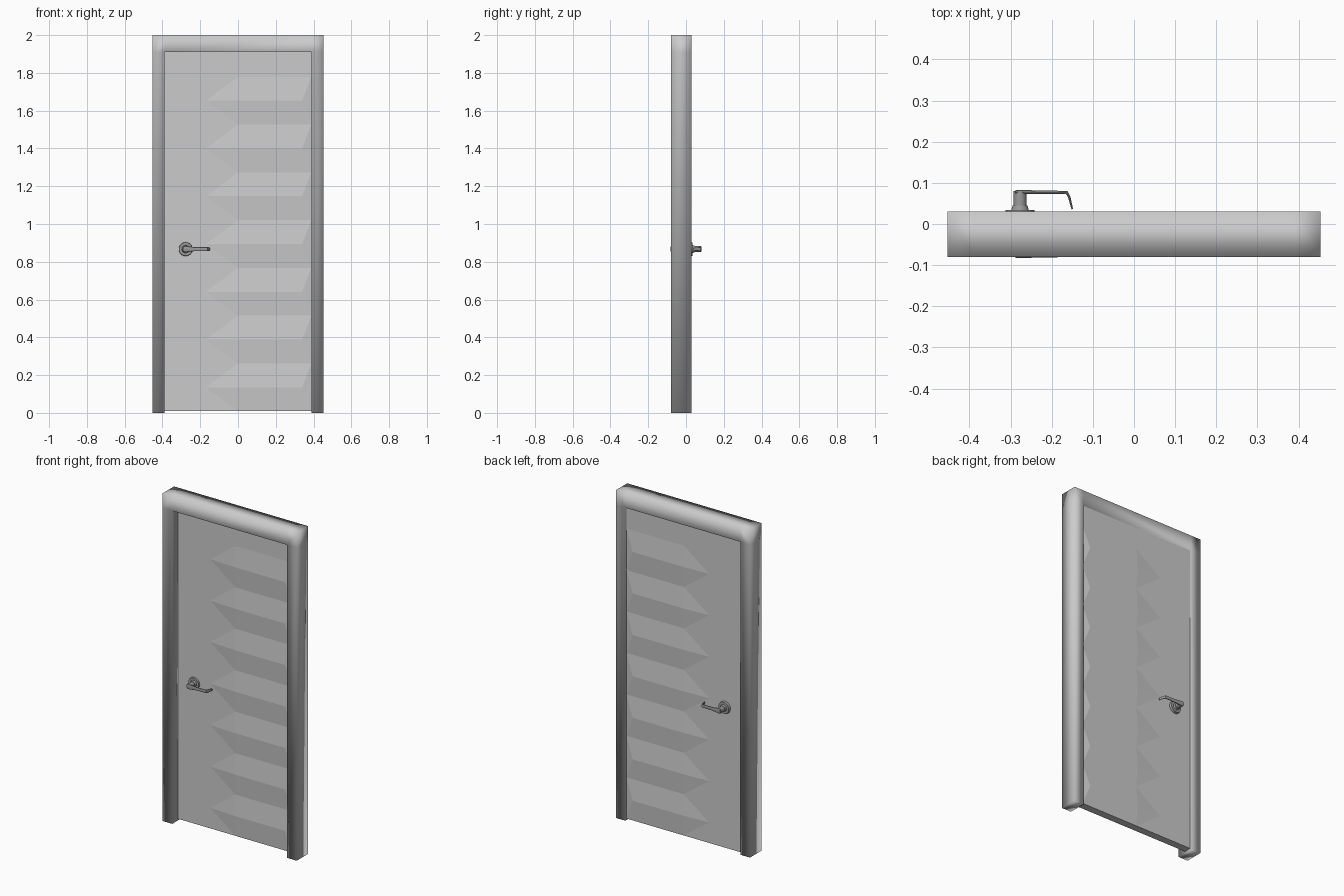
import bpy, bmesh, math
from mathutils import Matrix, Vector

cube = bpy.data.objects.get("Cube")
if cube:
    bpy.data.objects.remove(cube)


def material(name, value):
    m = bpy.data.materials.new(name)
    m.use_nodes = True
    colour = (value, value, value, 1)
    m.diffuse_color = colour
    m.node_tree.nodes["Principled BSDF"].inputs["Base Color"].default_value = colour
    return m


paint = material("light grey paint", 0.6)
metal = material("satin metal", 0.33)


def finish(name, bm, mat, smooth=None):
    bmesh.ops.recalc_face_normals(bm, faces=bm.faces)
    me = bpy.data.meshes.new(name)
    bm.to_mesh(me)
    bm.free()
    me.materials.append(mat)
    ob = bpy.data.objects.new(name, me)
    bpy.context.collection.objects.link(ob)
    if smooth:
        bpy.ops.object.select_all(action="DESELECT")
        bpy.context.view_layer.objects.active = ob
        ob.select_set(True)
        if smooth == "all":
            bpy.ops.object.shade_smooth()
        else:
            bpy.ops.object.shade_smooth_by_angle(angle=math.radians(smooth))
    return ob


OUT, IN, TOP, LINTEL = 0.453, 0.388, 2.0, 1.91

# Door frame: two jambs and a lintel in one softly shaded piece
bm = bmesh.new()
xs, zs = (-OUT, -IN, IN, OUT), (0, LINTEL, TOP)
grid = [[bm.verts.new((x, -0.08, z)) for z in zs] for x in xs]
faces = []
for i in range(3):
    for j in range(2):
        if (i, j) != (1, 0):
            faces.append(bm.faces.new((grid[i][j], grid[i + 1][j],
                                       grid[i + 1][j + 1], grid[i][j + 1])))
ext = bmesh.ops.extrude_face_region(bm, geom=faces, use_keep_orig=True)
bmesh.ops.translate(bm, vec=(0, 0.11, 0),
                    verts=[g for g in ext["geom"] if isinstance(g, bmesh.types.BMVert)])
finish("door_frame", bm, paint, "all")

# Door slab
FRONT, BACK, BASE = -0.025, 0.02, 0.01
bm = bmesh.new()
bmesh.ops.create_cube(bm, size=1, matrix=Matrix.Translation((0, (FRONT + BACK) / 2, (LINTEL + BASE) / 2))
                      @ Matrix.Diagonal((2 * IN, BACK - FRONT, LINTEL - BASE, 1)))
finish("door_slab", bm, paint)

# Seven shallow ridges with pointed ends on each side of the slab
STEP, RISE = 0.253, 0.0095
for side, y, direction in (("front", FRONT, -1), ("back", BACK, 1)):
    bm = bmesh.new()
    for k in range(7):
        z = 0.135 + k * STEP
        low, high = max(z - STEP / 2, BASE), z + STEP / 2
        flat, proud = y + direction * 0.0005, y + direction * RISE
        tip = bm.verts.new((-0.17, flat, z))
        lt, lb = (bm.verts.new((0, flat, h)) for h in (high, low))
        rt, rb = (bm.verts.new((IN, flat, h)) for h in (high, low))
        end = bm.verts.new((IN, flat, z))
        a, b = (bm.verts.new((x, proud, z)) for x in (0, 0.34))
        for f in ((tip, a, lt), (tip, lb, a), (lt, a, b, rt), (a, lb, rb, b),
                  (rt, b, end), (end, b, rb), (tip, lt, rt, end, rb, lb)):
            bm.faces.new(f)
    bmesh.ops.remove_doubles(bm, verts=bm.verts, dist=0.00001)
    finish(side + "_ridges", bm, paint)


# Lever handles
HX, HZ = -0.277, 0.867


def turned(bm, radius, y0, y1, direction, r2=None):
    bmesh.ops.create_cone(bm, cap_ends=True, segments=24, radius1=radius,
                          radius2=r2 or radius, depth=y1 - y0,
                          matrix=Matrix.Translation((HX, direction * (y0 + y1) / 2, HZ))
                          @ Matrix.Rotation(-direction * math.pi / 2, 4, "X"))


for side, direction in (("front", -1), ("back", 1)):
    bm = bmesh.new()
    turned(bm, 0.038, 0.018, 0.034, direction, 0.035)
    turned(bm, 0.021, 0.034, 0.045, direction, 0.018)
    turned(bm, 0.0155, 0.045, 0.08, direction)
    finish(side + "_handle_rose", bm, metal, 35)

    # Each station: x, distance from the slab centre, half height, half thickness
    bm = bmesh.new()
    stations = ((-0.288, 0.078, 0.015, 0.005), (-0.262, 0.078, 0.015, 0.005),
                (-0.235, 0.077, 0.011, 0.004), (-0.19, 0.077, 0.010, 0.004),
                (-0.163, 0.076, 0.010, 0.004), (-0.157, 0.064, 0.010, 0.003),
                (-0.150, 0.036, 0.007, 0.002))
    rings = []
    for i, (x, y, h, t) in enumerate(stations):
        p = stations[max(i - 1, 0)]
        n = stations[min(i + 1, len(stations) - 1)]
        d = Vector((n[0] - p[0], n[1] - p[1])).normalized()
        ring = []
        for s in range(12):
            ang = math.tau * s / 12
            w = t * max(-0.7, min(0.7, math.cos(ang))) / 0.7
            ring.append(bm.verts.new((x - d.y * w, direction * (y + d.x * w),
                                      HZ + h * math.sin(ang))))
        rings.append(ring)
    for r, q in zip(rings, rings[1:]):
        for s in range(12):
            bm.faces.new((r[s], r[s - 1], q[s - 1], q[s]))
    bm.faces.new(rings[0])
    bm.faces.new(rings[-1])
    finish(side + "_lever", bm, metal, 40)
